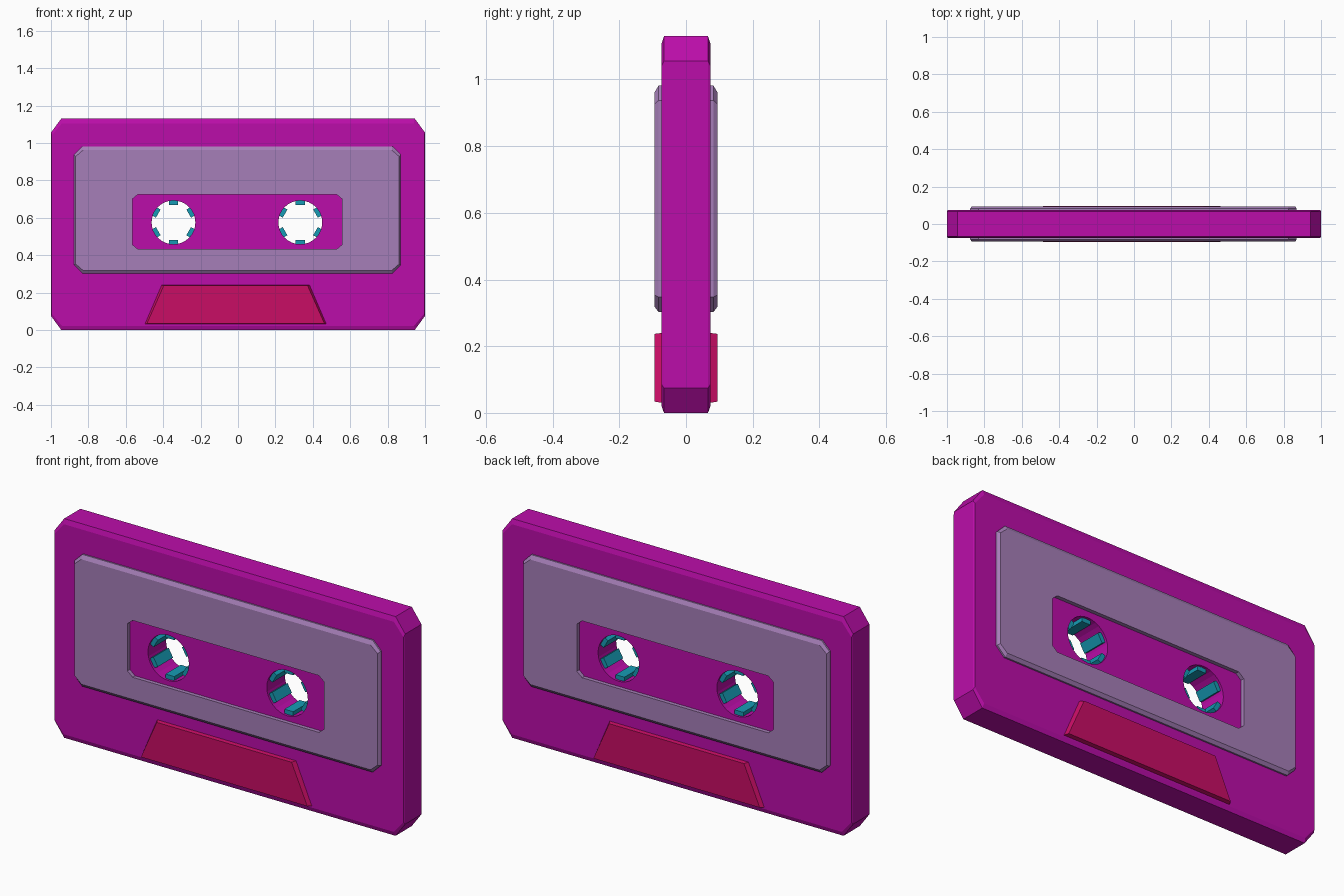
import bpy, bmesh, math
from mathutils import Matrix

if "Cube" in bpy.data.objects:
    bpy.data.objects.remove(bpy.data.objects["Cube"])


def material(name, rgb):
    m = bpy.data.materials.new(name)
    m.diffuse_color = (*rgb, 1)
    m.use_nodes = True
    m.node_tree.nodes["Principled BSDF"].inputs["Base Color"].default_value = m.diffuse_color
    return m


MAGENTA = material("magenta", (0.50, 0.004, 0.40))
LILAC = material("lilac", (0.38, 0.21, 0.48))
RED = material("red", (0.58, 0.004, 0.13))
TEAL = material("teal", (0.008, 0.33, 0.46))


def add_object(name, bm, mat):
    bmesh.ops.recalc_face_normals(bm, faces=bm.faces)
    me = bpy.data.meshes.new(name)
    bm.to_mesh(me)
    bm.free()
    me.materials.append(mat)
    ob = bpy.data.objects.new(name, me)
    bpy.context.collection.objects.link(ob)
    return ob


def octagon(x0, x1, z0, z1, cx, cz):
    """Rectangle with cut corners."""
    return [(x0 + cx, z0), (x1 - cx, z0), (x1, z0 + cz), (x1, z1 - cz),
            (x1 - cx, z1), (x0 + cx, z1), (x0, z1 - cz), (x0, z0 + cz)]


def circle(cx, cz, r, n=32):
    return [(cx + r * math.cos(2 * math.pi * i / n),
             cz + r * math.sin(2 * math.pi * i / n)) for i in range(n)]


def plate(name, layers, mat):
    """Layers are (y, [outline, hole, ...]); walls join them, caps close the ends."""
    bm = bmesh.new()
    rings = [[[bm.verts.new((x, y, z)) for x, z in loop] for loop in loops]
             for y, loops in layers]
    for low, high in zip(rings, rings[1:]):
        for a, b in zip(low, high):
            for i in range(len(a)):
                j = (i + 1) % len(a)
                bm.faces.new((a[i], a[j], b[j], b[i]))
    for end in (rings[0], rings[-1]):
        edges = [bm.edges.get((r[i - 1], r[i])) for r in end for i in range(len(r))]
        bmesh.ops.triangle_fill(bm, use_beauty=True, edges=edges)
    bmesh.ops.dissolve_degenerate(bm, edges=bm.edges, dist=1e-6)
    return add_object(name, bm, mat)


REELS = {"left": -0.345, "right": 0.333}
REEL_Z, REEL_R = 0.575, 0.117

# Shell with two reel holes
holes = [circle(x, REEL_Z, REEL_R) for x in REELS.values()]
full = [octagon(-1, 1, 0, 1.13, 0.055, 0.075)] + holes
inset = [octagon(-0.996, 0.996, 0.022, 1.105, 0.055, 0.065)] + holes
plate("shell", [(-0.074, inset), (-0.066, full), (0.066, full), (0.074, inset)], MAGENTA)

for side, s in (("front", -1), ("back", 1)):
    # Label panel with window
    window = octagon(-0.565, 0.557, 0.432, 0.725, 0.03, 0.025)
    outer = octagon(-0.876, 0.87, 0.302, 0.982, 0.045, 0.045)
    face = octagon(-0.868, 0.862, 0.318, 0.962, 0.04, 0.035)
    plate(side + "_label",
          [(s * 0.07, [outer, window]), (s * 0.082, [outer, window]),
           (s * 0.094, [face, window])], LILAC)

    # Raised trapezoid at the tape opening
    base = [(-0.5, 0.03), (0.475, 0.03), (0.385, 0.24), (-0.41, 0.24)]
    top = [(-0.487, 0.034), (0.462, 0.034), (0.372, 0.237), (-0.397, 0.237)]
    plate(side + "_trapezoid", [(s * 0.07, [base]), (s * 0.095, [top])], RED)

# Six drive teeth round each reel hole
for side, x in REELS.items():
    bm = bmesh.new()
    for k in range(6):
        m = (Matrix.Translation((x, 0, REEL_Z))
             @ Matrix.Rotation(k * math.pi / 3, 4, 'Y')
             @ Matrix.Translation((0, 0, REEL_R - 0.01))
             @ Matrix.Diagonal((0.05, 0.124, 0.026, 1)))
        bmesh.ops.create_cube(bm, size=1, matrix=m)
    add_object(side + "_reel_teeth", bm, TEAL)
